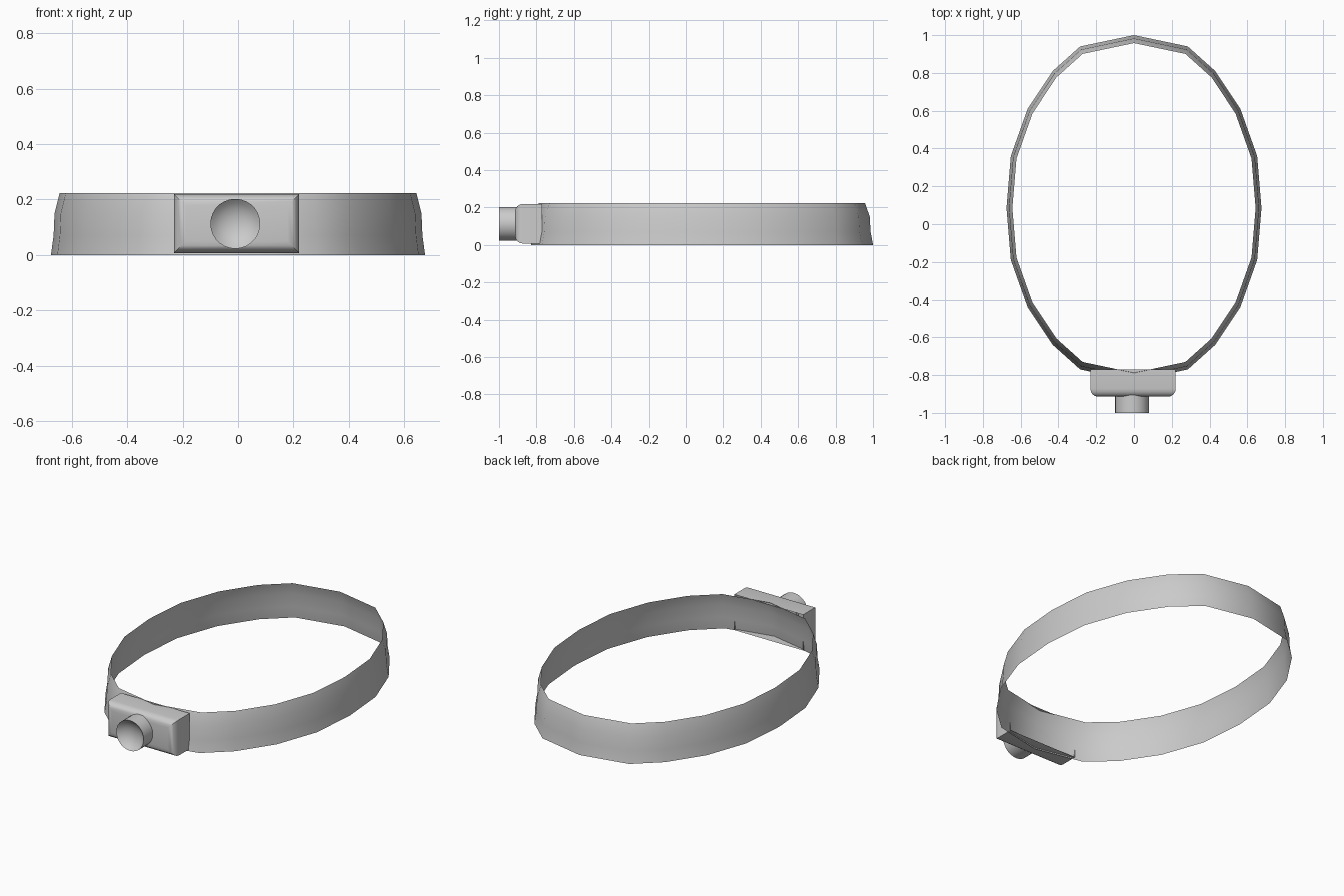
import bpy, bmesh, math
from mathutils import Vector

if "Cube" in bpy.data.objects:
    bpy.data.objects.remove(bpy.data.objects["Cube"])


def make_object(name, bm, angle):
    mesh = bpy.data.meshes.new(name)
    bm.to_mesh(mesh)
    bm.free()
    obj = bpy.data.objects.new(name, mesh)
    bpy.context.collection.objects.link(obj)
    bpy.ops.object.select_all(action='DESELECT')
    obj.select_set(True)
    bpy.context.view_layer.objects.active = obj
    bpy.ops.object.shade_smooth_by_angle(angle=math.radians(angle))
    return obj


def loft(bm, rings):
    """Join a list of closed point rings with quads."""
    rows = [[bm.verts.new(p) for p in ring] for ring in rings]
    n = len(rows[0])
    for a, b in zip(rows, rows[1:]):
        for i in range(n):
            j = (i + 1) % n
            bm.faces.new((a[i], a[j], b[j], b[i]))
    return rows


# Head strap: faceted oval, mirrored from one quarter, tapering upwards
quarter = [(0.675, 0), (0.652, 0.275), (0.563, 0.525), (0.43, 0.725), (0.285, 0.855)]
half = quarter + [(0, 0.915)] + [(-x, y) for x, y in reversed(quarter)]
oval = half + [(x, -y) for x, y in reversed(half[1:-1])]
levels = [(0, 1), (0.07, 0.986), (0.15, 0.981), (0.222, 0.954)]
bm = bmesh.new()
loft(bm, [[(x * s, 0.085 + y * s, z) for x, y in oval] for z, s in levels])
make_object("head_strap", bm, 40)

# Lamp housing: box with rounded front edges, open where it meets the strap
bm = bmesh.new()
bmesh.ops.create_cube(bm, size=1)
for v in bm.verts:
    v.co = Vector((v.co.x * 0.452, v.co.y * 0.145, v.co.z * 0.212)) + Vector((-0.005, -0.842, 0.113))
front = [e for e in bm.edges if all(v.co.y < -0.85 for v in e.verts)]
bmesh.ops.bevel(bm, geom=front, offset=0.042, segments=4, profile=0.5, affect='EDGES')
back = [f for f in bm.faces if f.normal.y > 0.9]
bmesh.ops.delete(bm, geom=back, context='FACES')
make_object("lamp_housing", bm, 40)

# Lamp: short barrel with a concave reflector in the front
bm = bmesh.new()
profile = [(0.09, -0.90), (0.09, -1.0), (0.075, -0.985), (0.055, -0.972), (0.03, -0.963)]
N = 28
rows = loft(bm, [[(-0.01 + r * math.cos(2 * math.pi * i / N), y,
                   0.112 + r * math.sin(2 * math.pi * i / N)) for i in range(N)]
                 for r, y in profile])
tip = bm.verts.new((-0.01, -0.96, 0.112))
for i in range(N):
    bm.faces.new((rows[-1][i], rows[-1][(i + 1) % N], tip))
bmesh.ops.recalc_face_normals(bm, faces=bm.faces[:])
make_object("lamp_reflector", bm, 40)
